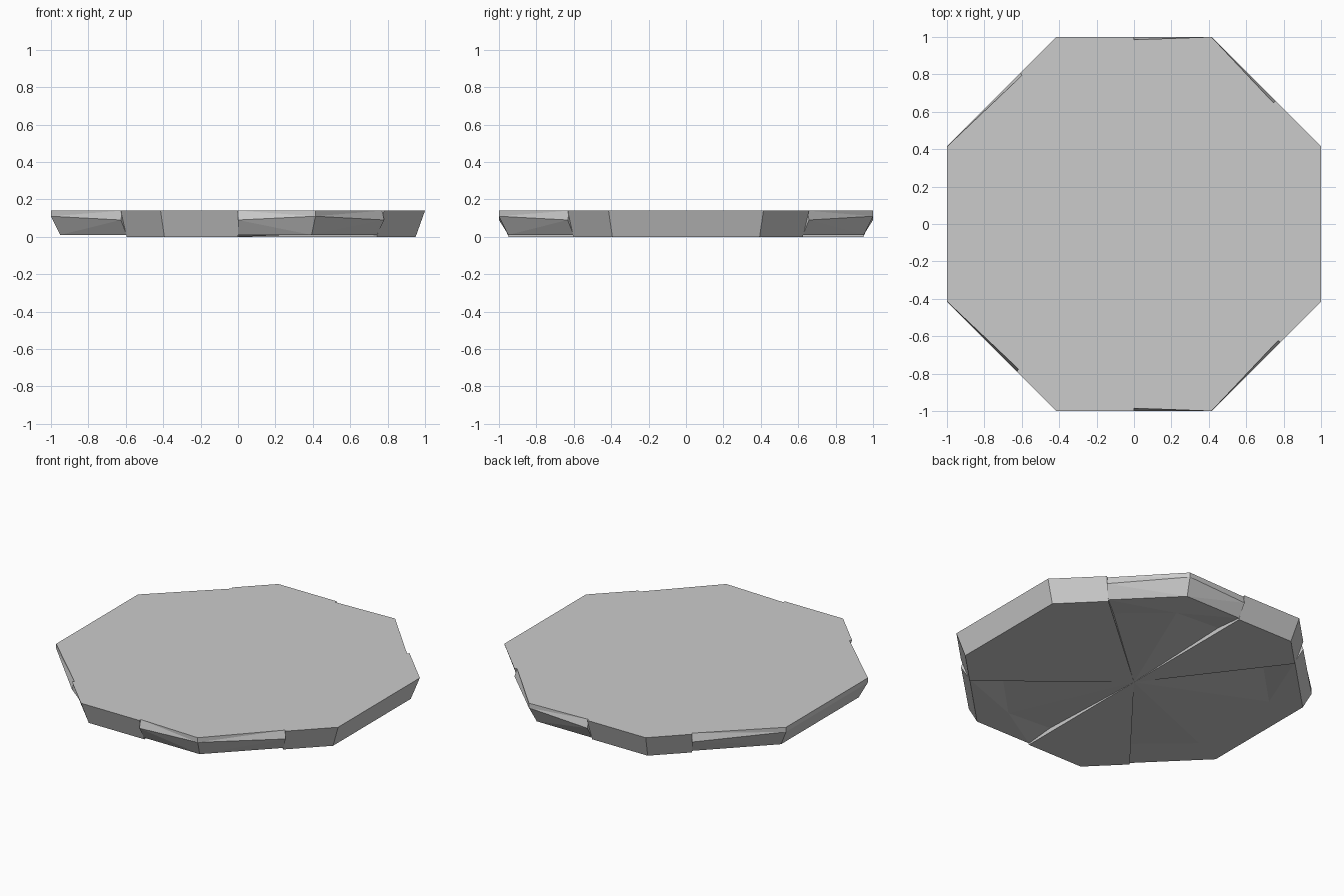
import bpy, bmesh, math

if "Cube" in bpy.data.objects:
    bpy.data.objects.remove(bpy.data.objects["Cube"])

TOP = 0.14


def rim(deg):
    """Point on the unit-apothem octagon outline at an angle."""
    local = (deg + 22.5) % 45 - 22.5
    r = 1 / math.cos(math.radians(local))
    a = math.radians(deg)
    return r * math.cos(a), r * math.sin(a)


def wedge(name, start, end, chipped):
    """Closed slab wedge between two cracks, swept from a rim profile."""
    corners = [22.5 + 45 * k for k in range(-2, 12)]
    angles = [start] + [c for c in corners if start < c < end] + [end]
    bm = bmesh.new()
    top_c = bm.verts.new((0, 0, TOP))
    low_c = bm.verts.new((0, 0, 0))
    columns = []
    for a in angles:
        crack = a in (start, end)
        if chipped:
            profile = [(0.985 if crack else 1.0, TOP),
                       (1.0, 0.09 if crack else 0.11),
                       (0.95, 0.01),
                       (0.76, 0.028 if crack else 0.012)]
        else:
            profile = [(1.0, TOP), (0.95, 0.0)]
        x, y = rim(a)
        columns.append([bm.verts.new((x * s, y * s, z)) for s, z in profile])
    # top, side and underside facets
    for p, q in zip(columns, columns[1:]):
        bm.faces.new((top_c, p[0], q[0]))
        bm.faces.new((low_c, q[-1], p[-1]))
        for i in range(len(p) - 1):
            bm.faces.new((p[i], p[i + 1], q[i + 1], q[i]))
    # crack walls
    bm.faces.new([top_c, low_c] + columns[0][::-1])
    bm.faces.new([low_c, top_c] + columns[-1])
    bmesh.ops.triangulate(bm, faces=bm.faces[:])
    bmesh.ops.recalc_face_normals(bm, faces=bm.faces[:])
    mesh = bpy.data.meshes.new(name)
    bm.to_mesh(mesh)
    bm.free()
    obj = bpy.data.objects.new(name, mesh)
    bpy.context.collection.objects.link(obj)


# Six wedges around the slab, alternating plain and chipped
cracks = [-39, 41, 90, 127, 231.5, 270, 321]
names = ["right", "back_right", "back", "left", "front", "front_right"]
for i, n in enumerate(names):
    wedge(f"slab_{n}", cracks[i], cracks[i + 1], i % 2 == 1)
